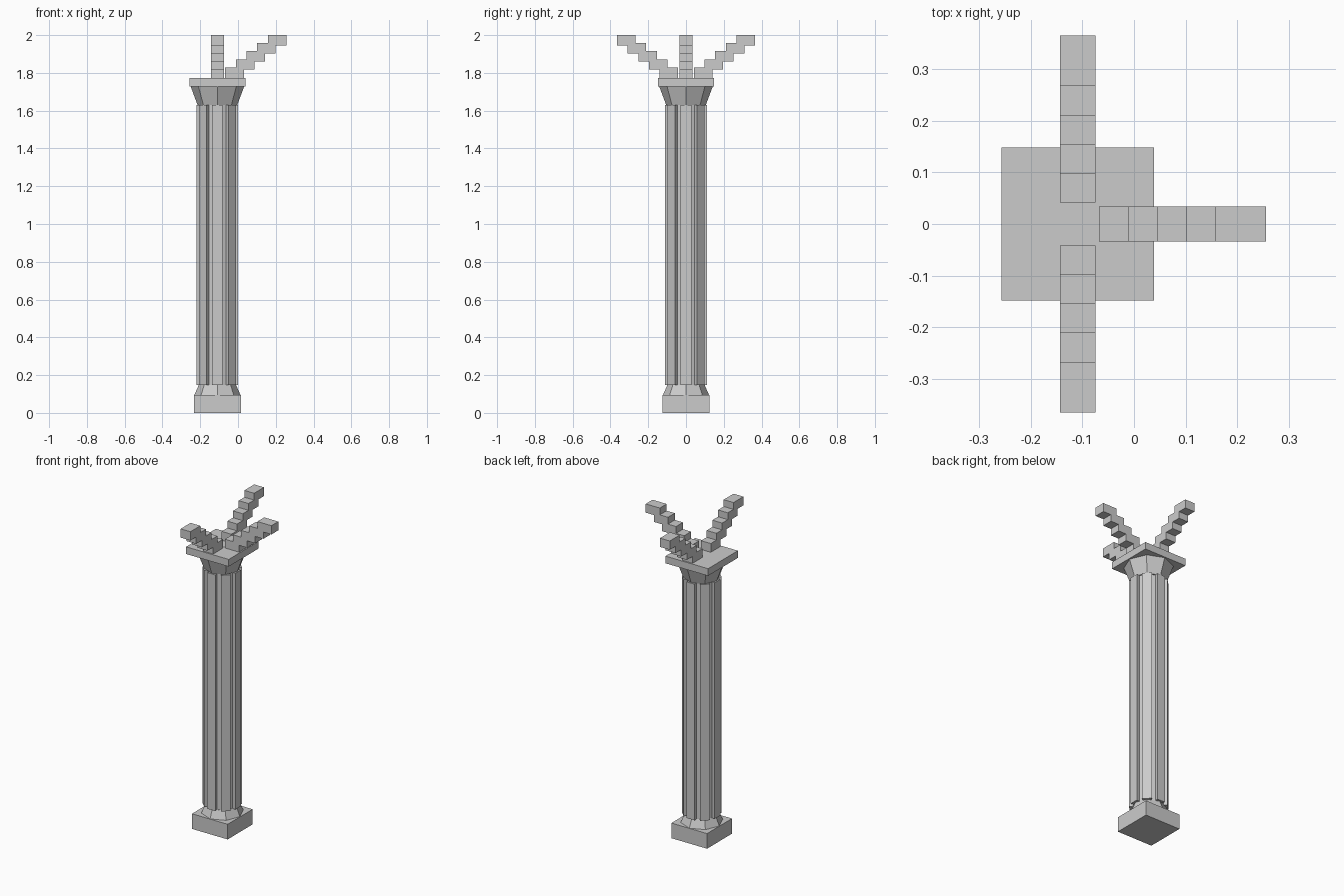
import bpy, math
from mathutils import Matrix, Vector

if "Cube" in bpy.data.objects:
    bpy.data.objects.remove(bpy.data.objects["Cube"])

CX = -0.109  # column axis


def mesh_object(name, verts, faces):
    me = bpy.data.meshes.new(name)
    me.from_pydata(verts, [], faces)
    me.update()
    ob = bpy.data.objects.new(name, me)
    bpy.context.collection.objects.link(ob)
    ob.location.x = CX
    return ob


def loft(name, low, high, z0, z1):
    """Closed prism between two outlines with equal point counts."""
    n = len(low)
    verts = [(x, y, z0) for x, y in low] + [(x, y, z1) for x, y in high]
    faces = [(i, (i + 1) % n, n + (i + 1) % n, n + i) for i in range(n)]
    faces += [tuple(reversed(range(n))), tuple(range(n, 2 * n))]
    return mesh_object(name, verts, faces)


def ring(n, r, start=0.0):
    return [(r * math.cos(start + math.tau * i / n),
             r * math.sin(start + math.tau * i / n)) for i in range(n)]


def square(h):
    return ring(4, h * math.sqrt(2), math.pi / 4)


# Plinth and octagonal foot
loft("plinth", square(0.124), square(0.124), 0, 0.095)
loft("foot", ring(8, 0.122), ring(8, 0.099), 0.095, 0.147)

# Fluted shaft: eight flat ribs with grooves between them
rib = [(0.087, -0.024), (0.110, -0.028), (0.110, 0.028), (0.087, 0.024)]
outline = []
for k in range(8):
    rot = Matrix.Rotation(k * math.pi / 4, 2)
    outline += [tuple(rot @ Vector(p)) for p in rib]
loft("fluted_shaft", outline, outline, 0.147, 1.63)

# Flared octagonal capital and square top slab
loft("capital", ring(8, 0.105), ring(8, 0.142), 1.63, 1.729)
loft("top_slab", square(0.148), square(0.148), 1.729, 1.774)

# Three stepped arms made of overlapping blocks
RUN, RISE, LENGTH, HEIGHT, HALF = 0.0564, 0.0428, 0.098, 0.055, 0.034
for name, angle in (("arm_right", 0), ("arm_back", 90), ("arm_front", -90)):
    verts, faces = [], []
    for i in range(5):
        x0, z0 = 0.0415 + RUN * i, 1.774 + RISE * i
        b = len(verts)
        verts += [(x, y, z) for z in (z0, z0 + HEIGHT)
                  for x, y in ((x0, -HALF), (x0 + LENGTH, -HALF),
                               (x0 + LENGTH, HALF), (x0, HALF))]
        faces += [tuple(b + j for j in f) for f in
                  ((3, 2, 1, 0), (4, 5, 6, 7), (0, 1, 5, 4),
                   (1, 2, 6, 5), (2, 3, 7, 6), (3, 0, 4, 7))]
    arm = mesh_object(name, verts, faces)
    arm.rotation_euler.z = math.radians(angle)
